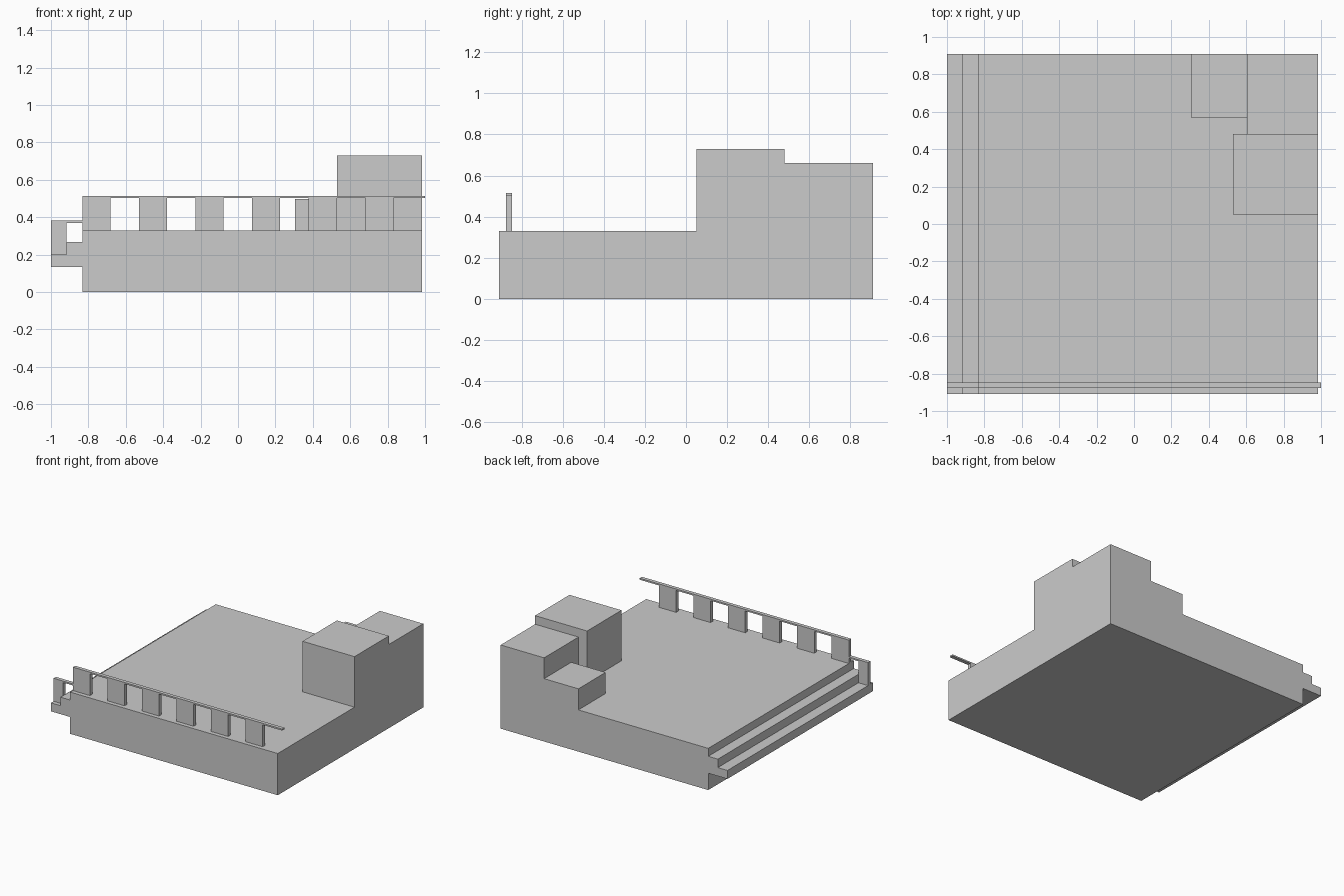
import bpy, bmesh

if "Cube" in bpy.data.objects:
    bpy.data.objects.remove(bpy.data.objects["Cube"])


def prism(name, profile, y0, y1):
    """Extrude an (x, z) outline from y0 to y1."""
    bm = bmesh.new()
    face = bm.faces.new([bm.verts.new((x, y0, z)) for x, z in profile])
    ext = bmesh.ops.extrude_face_region(bm, geom=[face])
    verts = [g for g in ext["geom"] if isinstance(g, bmesh.types.BMVert)]
    bmesh.ops.translate(bm, verts=verts, vec=(0, y1 - y0, 0))
    bmesh.ops.recalc_face_normals(bm, faces=bm.faces)
    mesh = bpy.data.meshes.new(name)
    bm.to_mesh(mesh)
    bm.free()
    obj = bpy.data.objects.new(name, mesh)
    bpy.context.collection.objects.link(obj)
    return obj


def box(name, x0, x1, y0, y1, z0, z1):
    return prism(name, [(x0, z0), (x1, z0), (x1, z1), (x0, z1)], y0, y1)


BACK, FRONT = 0.91, -0.91
RIGHT, LEFT = 0.985, -0.832
DECK = 0.33

# Deck with two overhanging steps along the left side
prism("deck_with_steps", [
    (LEFT, 0), (RIGHT, 0), (RIGHT, DECK), (LEFT, DECK),
    (LEFT, 0.267), (-0.916, 0.267), (-0.916, 0.2), (-1, 0.2),
    (-1, 0.133), (LEFT, 0.133)], FRONT, BACK)

# Raised blocks in the back right corner
box("tall_block", 0.53, RIGHT, 0.05, 0.48, DECK, 0.73)
box("corner_block", 0.605, RIGHT, 0.48, BACK, DECK, 0.662)
box("low_block", 0.305, 0.605, 0.57, BACK, DECK, 0.497)

# Front railing: six flat posts and a top rail
RY0, RY1 = -0.877, -0.848
for i in range(6):
    x = LEFT + i * 0.3025
    box(f"railing_post_{i + 1}", x, x + 0.15, RY0, RY1, DECK, 0.503)
box("railing_top", LEFT, 1.0, RY0, RY1, 0.503, 0.515)

# Lower railing beside the steps
box("step_railing_post", -1, -0.916, RY0, RY1, 0.2, 0.37)
box("step_railing_top", -1, LEFT, RY0, RY1, 0.37, 0.382)
